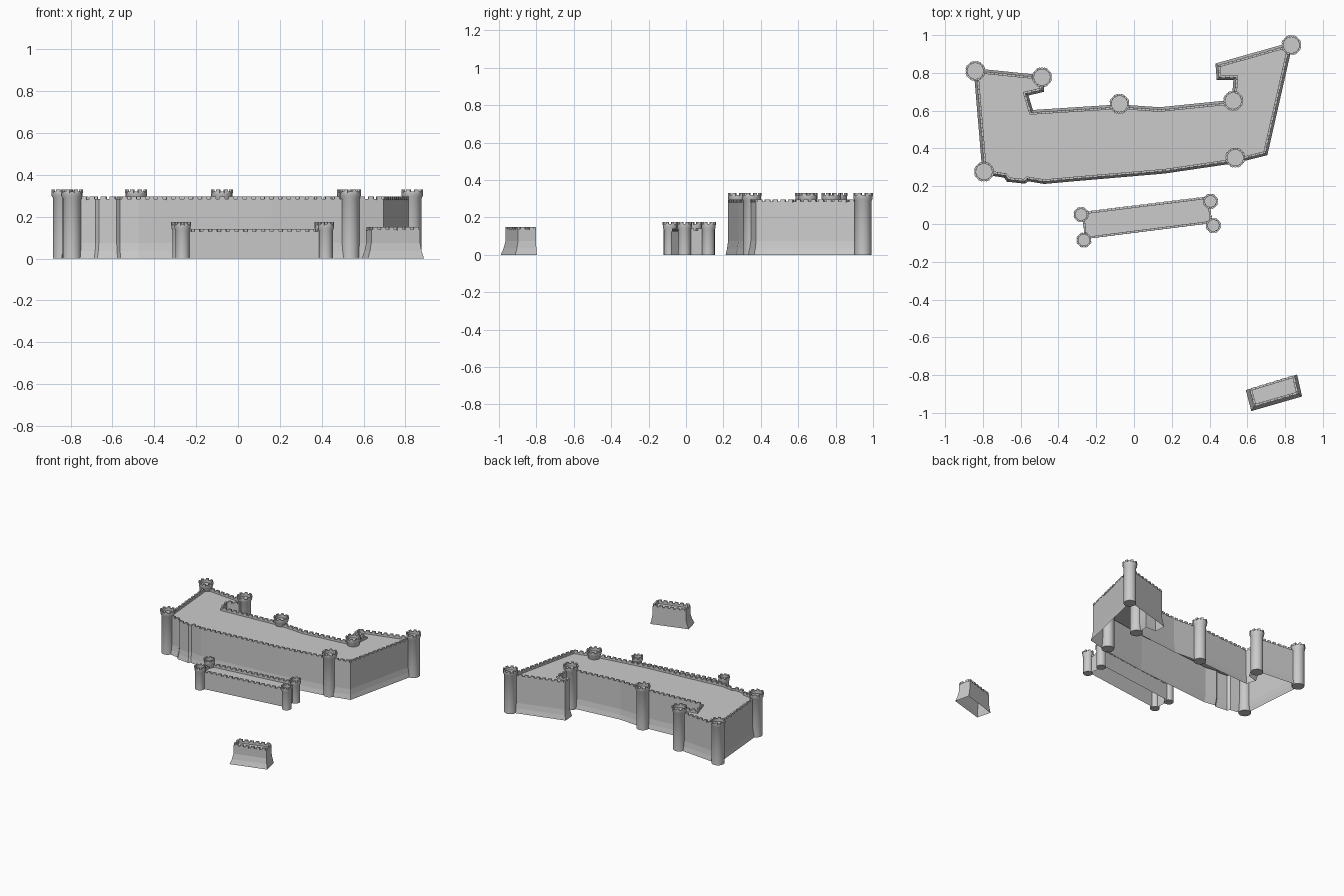
import bpy, bmesh, math
from mathutils import Vector, Matrix

cube = bpy.data.objects.get("Cube")
if cube:
    bpy.data.objects.remove(cube, do_unlink=True)

stone = bpy.data.materials.new("grey stone")
stone.use_nodes = True
stone.diffuse_color = (0.6, 0.6, 0.6, 1)
stone.node_tree.nodes["Principled BSDF"].inputs["Base Color"].default_value = (0.6, 0.6, 0.6, 1)


def finish(bm, name, smooth=False):
    mesh = bpy.data.meshes.new(name)
    bm.to_mesh(mesh)
    bm.free()
    mesh.materials.append(stone)
    obj = bpy.data.objects.new(name, mesh)
    bpy.context.collection.objects.link(obj)
    if smooth:
        bpy.ops.object.select_all(action='DESELECT')
        obj.select_set(True)
        bpy.context.view_layer.objects.active = obj
        bpy.ops.object.shade_smooth_by_angle(angle=math.radians(40))
    return obj


def box(bm, centre, size, angle):
    m = (Matrix.Translation(centre) @ Matrix.Rotation(angle, 4, 'Z')
         @ Matrix.Diagonal((*size, 1)))
    bmesh.ops.create_cube(bm, size=1, matrix=m)


def offset(points, amounts):
    """Move each edge of a counterclockwise outline outward by its amount."""
    out = []
    for i, p in enumerate(points):
        a = (p - points[i - 1]).normalized()
        b = (points[(i + 1) % len(points)] - p).normalized()
        na, nb = Vector((a.y, -a.x)), Vector((b.y, -b.x))
        da, db = amounts[i - 1], amounts[i]
        det = na.x * nb.y - na.y * nb.x
        if abs(det) < 0.1:
            out.append(p + na * (da + db) / 2)
        else:
            out.append(p + Vector((da * nb.y - db * na.y, na.x * db - nb.x * da)) / det)
    return out


def walled_block(name, outline, wall_top, roof, flares, pitch=0.043):
    """Battered walls, open below, with a sunken roof and battlements."""
    pts = [Vector(p) for p in outline]
    n = len(pts)
    thick = 0.011
    rings = [([f for f in flares], 0), ([f * 0.4 for f in flares], 0.035),
             ([0] * n, 0.075), ([0] * n, wall_top),
             ([-thick] * n, wall_top), ([-thick] * n, roof)]
    bm = bmesh.new()
    loops = [[bm.verts.new((p.x, p.y, z)) for p in offset(pts, d)] for d, z in rings]
    for lo, hi in zip(loops, loops[1:]):
        for i in range(n):
            j = (i + 1) % n
            bm.faces.new((lo[i], lo[j], hi[j], hi[i]))
    bm.faces.new(loops[-1])
    # merlons along every edge
    for i, p in enumerate(pts):
        q = pts[(i + 1) % n]
        d = q - p
        count = max(1, round(d.length / pitch))
        if d.length < 0.03:
            continue
        normal = Vector((d.y, -d.x)).normalized()
        for k in range(count):
            c = p + d * (k + 0.5) / count - normal * (thick / 2 - 0.001)
            box(bm, (c.x, c.y, wall_top + 0.004), (pitch * 0.58, thick + 0.002, 0.016),
                math.atan2(d.y, d.x))
    return finish(bm, name)


def tower(name, x, y, r, height, segs=16, merlons=8):
    """Round shaft with a wider hollow crown."""
    crown = r * 1.14
    inner = crown - 0.009
    profile = [(r, 0), (r, height - 0.04), (crown, height - 0.03), (crown, height - 0.01),
               (inner, height - 0.01), (inner, height - 0.03)]
    bm = bmesh.new()
    loops = [[bm.verts.new((x + rad * math.cos(math.tau * k / segs),
                            y + rad * math.sin(math.tau * k / segs), z))
              for k in range(segs)] for rad, z in profile]
    for lo, hi in zip(loops, loops[1:]):
        for i in range(segs):
            j = (i + 1) % segs
            bm.faces.new((lo[i], lo[j], hi[j], hi[i]))
    bm.faces.new(loops[-1])
    bm.faces.new(loops[0][::-1])
    for k in range(merlons):
        a = math.tau * (k + 0.5) / merlons
        rad = crown - 0.004
        box(bm, (x + rad * math.cos(a), y + rad * math.sin(a), height - 0.008),
            (0.011, r * 0.42, 0.016), a)
    return finish(bm, name, smooth=True)


# main fortress, counterclockwise from its front right tower
fortress = [(-0.79, 0.275), (-0.68, 0.257), (-0.665, 0.236), (-0.58, 0.227),
            (-0.565, 0.24), (-0.475, 0.225), (-0.31, 0.24), (0.16, 0.28),
            (0.535, 0.335), (0.695, 0.375), (0.825, 0.947), (0.445, 0.84),
            (0.45, 0.775), (0.54, 0.775), (0.53, 0.645), (0.135, 0.605),
            (-0.077, 0.62), (-0.545, 0.59), (-0.575, 0.69), (-0.49, 0.71),
            (-0.487, 0.775), (-0.835, 0.81)]
walled_block("fortress_walls", fortress, 0.284, 0.27, [0.013] * len(fortress))

fortress_towers = [(-0.84, 0.81), (-0.487, 0.777), (-0.077, 0.636), (0.525, 0.652),
                   (0.833, 0.947), (0.536, 0.351), (-0.794, 0.277)]
for i, (x, y) in enumerate(fortress_towers):
    tower(f"fortress_tower_{i + 1}", x, y, 0.045, 0.33)

# long gatehouse block in front
gate_towers = [(-0.265, -0.085), (0.42, -0.008), (0.405, 0.12), (-0.28, 0.05)]
gate = [(-0.26, -0.08), (0.415, 0.006), (0.395, 0.145), (-0.275, 0.062)]
walled_block("gatehouse_walls", gate, 0.13, 0.115, [0] * 4)
for i, (x, y) in enumerate(gate_towers):
    tower(f"gatehouse_tower_{i + 1}", x, y, 0.034, 0.175)

# detached outwork, vertical at the back only
outwork = [(0.637, -0.965), (0.87, -0.898), (0.848, -0.802), (0.613, -0.873)]
walled_block("outwork_walls", outwork, 0.138, 0.123, [0.02, 0.016, 0, 0.022])
